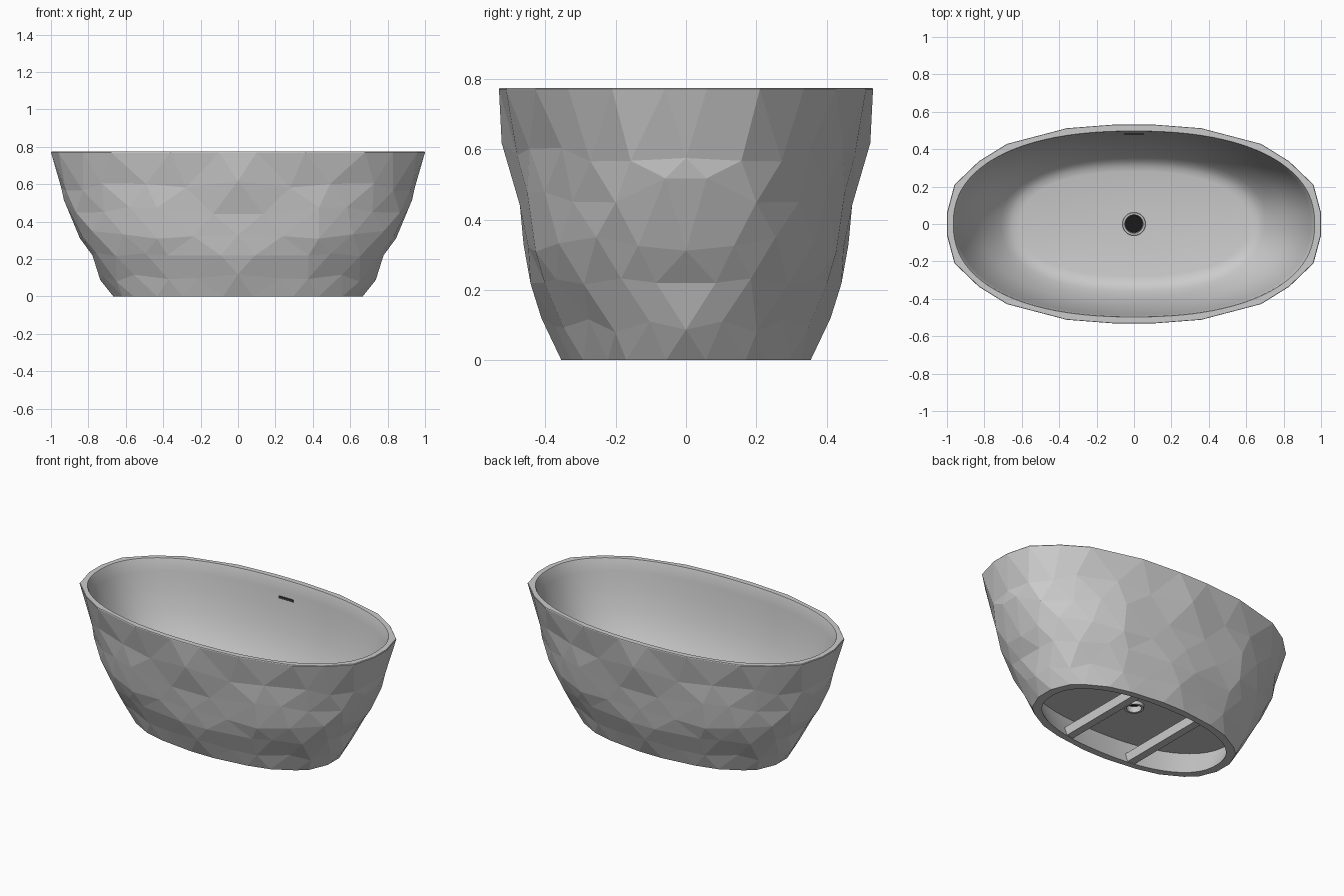
import bpy, bmesh, random
from math import sin, cos, pi, copysign, radians

if "Cube" in bpy.data.objects:
    bpy.data.objects.remove(bpy.data.objects["Cube"])

random.seed(7)
SEG = 96      # smooth loops
N = 24        # facets around the outer skin


def oval(t, a, b, n=2.3):
    c, s = cos(t), sin(t)
    return (a * copysign(abs(c) ** (2 / n), c), b * copysign(abs(s) ** (2 / n), s))


def oval_loop(a, b, z, n=2.3):
    return [(*oval(2 * pi * i / SEG, a, b, n), z) for i in range(SEG)]


def make(name, verts, faces, smooth=False, color=None):
    me = bpy.data.meshes.new(name)
    me.from_pydata(verts, [], faces)
    bm = bmesh.new()
    bm.from_mesh(me)
    bmesh.ops.recalc_face_normals(bm, faces=bm.faces)
    bm.to_mesh(me)
    bm.free()
    ob = bpy.data.objects.new(name, me)
    bpy.context.collection.objects.link(ob)
    if smooth:
        bpy.ops.object.select_all(action='DESELECT')
        bpy.context.view_layer.objects.active = ob
        ob.select_set(True)
        bpy.ops.object.shade_smooth_by_angle(angle=radians(35))
    if color:
        mat = bpy.data.materials.new(name + "_colour")
        mat.diffuse_color = color
        mat.use_nodes = True
        mat.node_tree.nodes["Principled BSDF"].inputs["Base Color"].default_value = mat.diffuse_color
        me.materials.append(mat)
    return ob


def loft(name, loops, closed=False, **kw):
    m = len(loops[0])
    verts = [v for l in loops for v in l]
    faces = []
    for k in range(len(loops) if closed else len(loops) - 1):
        p, q = k * m, (k + 1) % len(loops) * m
        for i in range(m):
            j = (i + 1) % m
            faces.append((p + i, p + j, q + j, q + i))
    return make(name, verts, faces, **kw)


def box(name, size, loc, color=None):
    sx, sy, sz = (s / 2 for s in size)
    x, y, z = loc
    v = [(x + a * sx, y + b * sy, z + c * sz) for a in (-1, 1) for b in (-1, 1) for c in (-1, 1)]
    f = [(0, 1, 3, 2), (4, 6, 7, 5), (0, 4, 5, 1), (2, 3, 7, 6), (0, 2, 6, 4), (1, 5, 7, 3)]
    return make(name, v, f, color=color)


def mirrored_ring(quad, on_axis):
    """Repeat a quarter of a ring into a full counter-clockwise ring."""
    half = quad + [(-x, y, z) for x, y, z in reversed(quad[:-1] if on_axis else quad)]
    low = [(x, -y, z) for x, y, z in reversed(half[1:-1] if on_axis else half)]
    return half + low


# Faceted outer skin: staggered rings, jittered alike in all four quarters
TOP = 0.775
rim = [(1, .06), (.96, .21), (.83, .335), (.68, .428), (.36, .512), (.1, .532)]
rings = [mirrored_ring([(x, y, TOP - .004) for x, y in rim], False)]
profile = [(.61, .966, .512), (.47, .918, .496), (.33, .858, .474),
           (.21, .797, .438), (.10, .735, .398), (0, .675, .358)]
for k, (z, a, b) in enumerate(profile, 1):
    odd = k % 2 == 1
    quad = []
    for i in range(7 if odd else 6):
        t = (i if odd else i + .5) * 2 * pi / N
        r, dz = random.uniform(-.016, .012), 0.0
        if z == 0:
            r = random.uniform(-.006, 0)
        else:
            dz = random.uniform(-.05, .05) * (1 if z > .25 else .6)
        if not (odd and i in (0, 6)):
            t += random.uniform(-.05, .05)
        slope = .45 * dz
        x, y = oval(t, a + r + slope, b + r + slope * .5)
        if odd and i == 0:
            y = 0
        if odd and i == 6:
            x = 0
        quad.append((x, y, z + dz))
    rings.append(mirrored_ring(quad, odd))
faces = []
for k in range(len(rings) - 1):
    u, l = k * N, (k + 1) * N
    for i in range(N):
        j = (i + 1) % N
        if k % 2 == 0:
            faces += [(u + i, l + i, l + j), (u + i, l + j, u + j)]
        else:
            faces += [(u + i, l + i - 1 if i else l + N - 1, l + i), (u + i, l + i, u + j)]
make("faceted_outer_skin", [v for r in rings for v in r], faces)


def densify(ring, z, s=1.0):
    """Sample a facet ring at SEG points, starting on the +x axis."""
    out, step = [], SEG // N
    for i in range(SEG):
        q = (i - step / 2) / step
        k, f = int(q // 1), q % 1
        p, r = ring[k % N], ring[(k + 1) % N]
        out.append(((p[0] + (r[0] - p[0]) * f) * s, (p[1] + (r[1] - p[1]) * f) * s, z))
    return out


# Flat rim with a fine bevel, and the flat foot ring
loft("rim", [densify(rings[0], TOP - .004), densify(rings[0], TOP, .997),
             oval_loop(.966, .497, TOP)])
loft("foot_ring", [densify(rings[-1], 0), oval_loop(.615, .31, 0)])

# Smooth basin down to the drain
basin = [(.966, .497, TOP), (.962, .494, .768), (.945, .487, .70), (.915, .475, .60),
         (.87, .453, .48), (.815, .423, .38), (.755, .387, .30), (.71, .357, .248),
         (.68, .334, .222), (.65, .31, .207), (.61, .28, .2)]
loft("basin", [oval_loop(*p) for p in basin] + [oval_loop(.055, .055, .197, 2)], smooth=True)

# Hollow underside
loft("underside_hollow", [oval_loop(.615, .31, 0), oval_loop(.70, .365, .165),
                          oval_loop(.05, .05, .165, 2)], smooth=True)

# Support bars across the hollow
for side, x in (("left", -.23), ("right", .23)):
    box(side + "_support_bar", (.05, .64, .06), (x, 0, .035))

# Drain fitting, dark plug and overflow slot
drain = [(.062, .198), (.06, .205), (.05, .205), (.047, .2), (.042, .145), (.056, .145)]
loft("drain_ring", [oval_loop(r, r, z, 2) for r, z in drain], closed=True, smooth=True)
make("drain_opening", oval_loop(.047, .047, .185, 2), [tuple(range(SEG))], color=(.01, .01, .01, 1))
box("overflow_slot", (.1, .012, .014), (0, .483, .665), color=(.05, .05, .05, 1))
